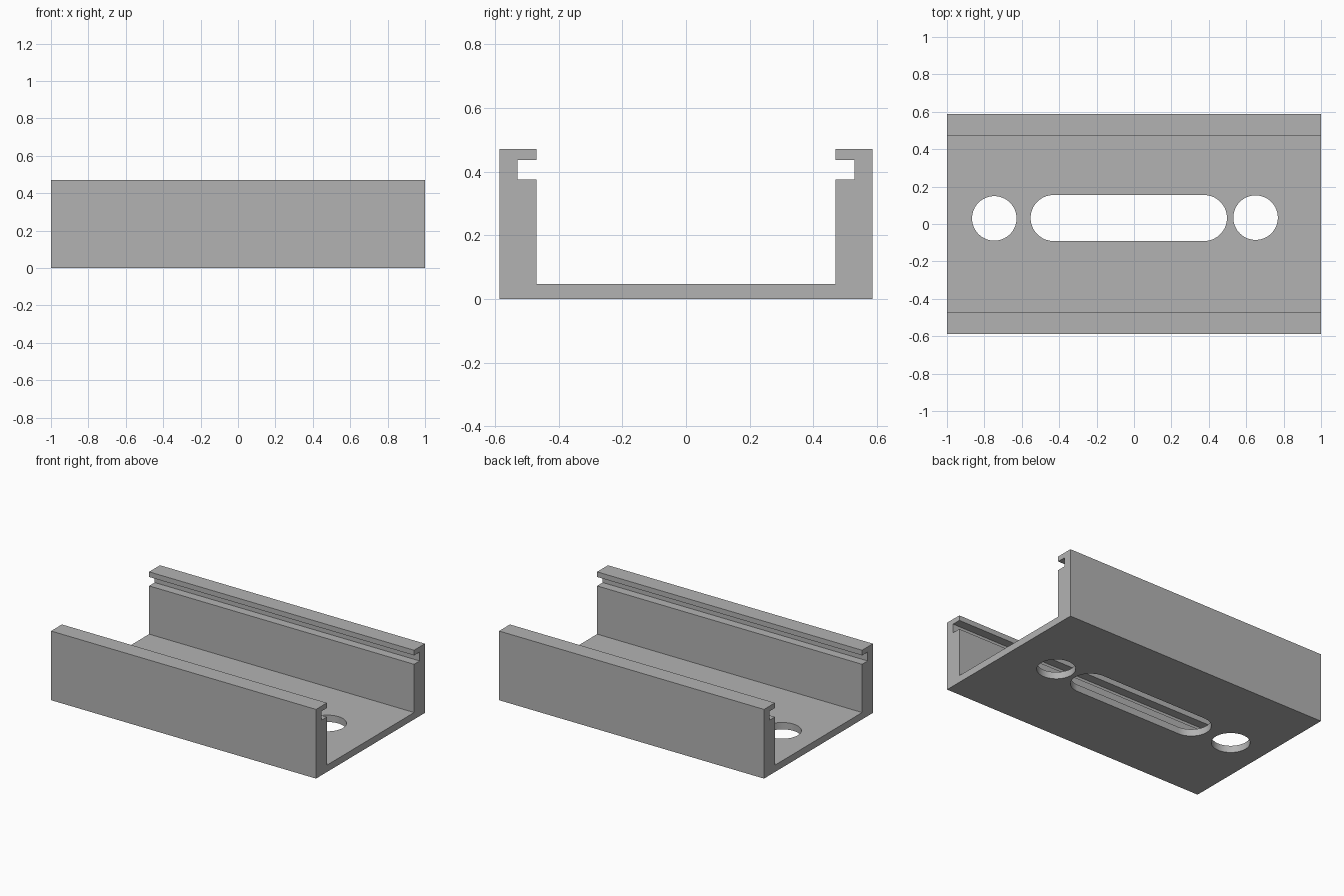
import bpy
import bmesh
import math

cube = bpy.data.objects.get("Cube")
if cube:
    bpy.data.objects.remove(cube, do_unlink=True)

grey = bpy.data.materials.new("plain grey")
grey.use_nodes = True
colour = (0.45, 0.45, 0.45, 1)
grey.diffuse_color = colour
grey.node_tree.nodes["Principled BSDF"].inputs["Base Color"].default_value = colour


def extrude(name, points, offset):
    """Solid made by sweeping a closed outline along an offset."""
    bm = bmesh.new()
    face = bm.faces.new([bm.verts.new(p) for p in points])
    swept = bmesh.ops.extrude_face_region(bm, geom=[face], use_keep_orig=True)
    verts = [v for v in swept["geom"] if isinstance(v, bmesh.types.BMVert)]
    bmesh.ops.translate(bm, verts=verts, vec=offset)
    bmesh.ops.recalc_face_normals(bm, faces=bm.faces)
    mesh = bpy.data.meshes.new(name)
    bm.to_mesh(mesh)
    bm.free()
    mesh.materials.append(grey)
    obj = bpy.data.objects.new(name, mesh)
    bpy.context.collection.objects.link(obj)
    return obj


def slot_outline(x0, x1, y, r, steps=32):
    """Rounded slot between two centres; a circle when they coincide."""
    points = []
    for cx, start in ((x1, -math.pi / 2), (x0, math.pi / 2)):
        last = steps if x0 == x1 else steps + 1
        for i in range(last):
            a = start + math.pi * i / steps
            points.append((cx + r * math.cos(a), y + r * math.sin(a), -0.1))
    return points


# Channel with a groove under each lip, mirrored from one half profile
half = [(0.587, 0), (0.587, 0.472), (0.47, 0.472), (0.47, 0.437),
        (0.53, 0.437), (0.53, 0.376), (0.47, 0.376), (0.47, 0.047)]
profile = half + [(-y, z) for y, z in reversed(half)]
channel = extrude("channel", [(-1, y, z) for y, z in profile], (2, 0, 0))

# Floor openings: two round holes and a long slot
openings = {"left_hole": (0.65, 0.65, 0.034, 0.119),
            "right_hole": (-0.747, -0.747, 0.03, 0.119),
            "slot": (-0.43, 0.374, 0.032, 0.123)}
for name, shape in openings.items():
    cutter = extrude(name + "_cutter", slot_outline(*shape), (0, 0, 0.25))
    cutter.hide_render = True
    cut = channel.modifiers.new(name, "BOOLEAN")
    cut.operation = "DIFFERENCE"
    cut.solver = "EXACT"
    cut.object = cutter
    bpy.ops.object.select_all(action="DESELECT")
    bpy.context.view_layer.objects.active = channel
    channel.select_set(True)
    bpy.ops.object.modifier_apply(modifier=cut.name)
    bpy.data.objects.remove(cutter, do_unlink=True)

# Smooth hole walls, sharp corners
bpy.ops.object.shade_smooth_by_angle(angle=math.radians(30))
